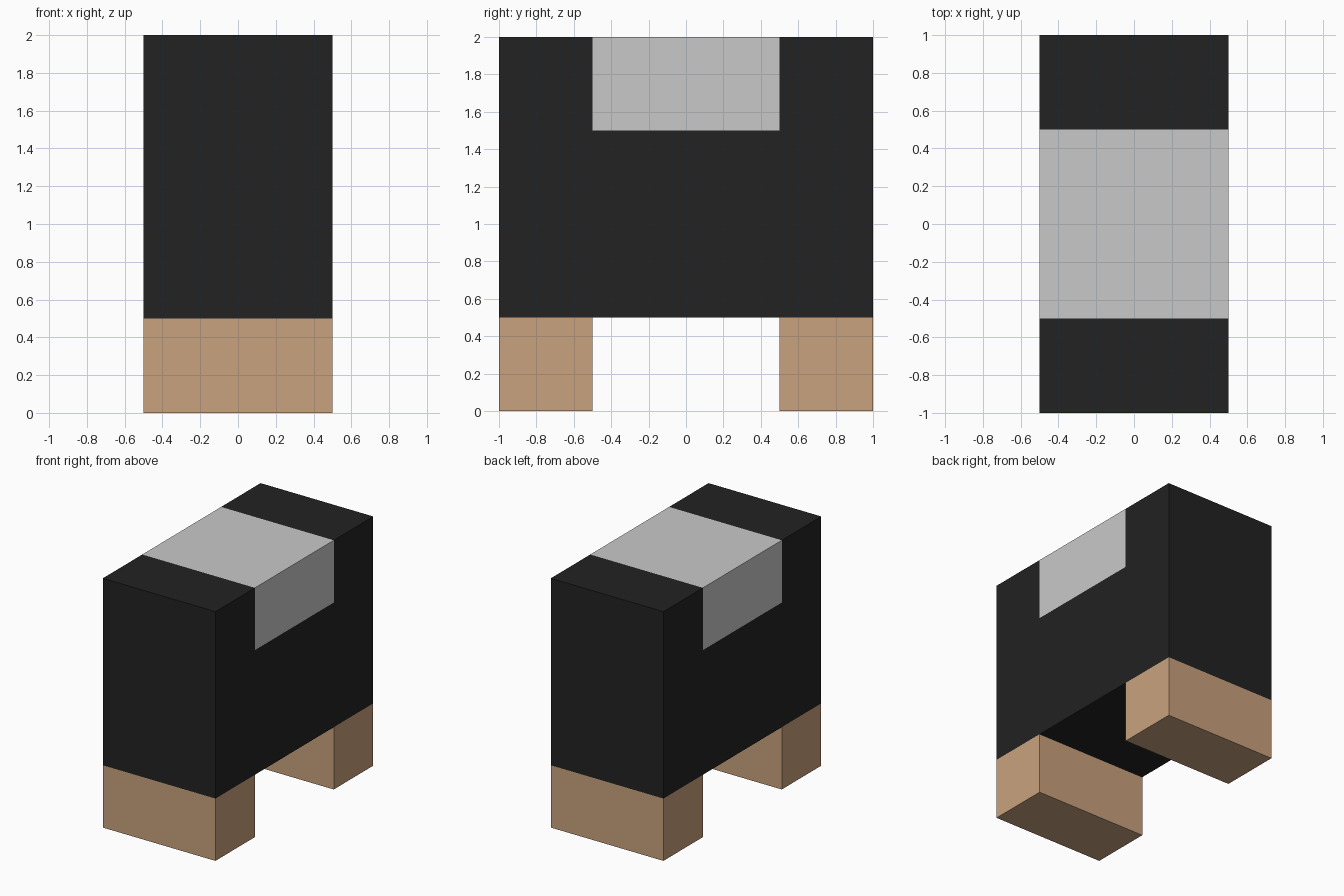
import bpy
import bmesh

if "Cube" in bpy.data.objects:
    bpy.data.objects.remove(bpy.data.objects["Cube"])


def material(name, rgb):
    m = bpy.data.materials.new(name)
    m.diffuse_color = (*rgb, 1.0)
    m.use_nodes = True
    m.node_tree.nodes["Principled BSDF"].inputs["Base Color"].default_value = m.diffuse_color
    return m


BLACK = material("black", (0.016, 0.016, 0.016))
GREY = material("light grey", (0.584, 0.584, 0.584))
TAN = material("tan", (0.584, 0.361, 0.205))


def extrude_profile(name, points, mat, half_width=0.5):
    """Extrude a closed (y, z) outline across x."""
    bm = bmesh.new()
    face = bm.faces.new([bm.verts.new((-half_width, y, z)) for y, z in points])
    ext = bmesh.ops.extrude_face_region(bm, geom=[face])
    verts = [g for g in ext["geom"] if isinstance(g, bmesh.types.BMVert)]
    bmesh.ops.translate(bm, verts=verts, vec=(2 * half_width, 0, 0))
    bmesh.ops.recalc_face_normals(bm, faces=bm.faces)
    mesh = bpy.data.meshes.new(name)
    bm.to_mesh(mesh)
    bm.free()
    mesh.materials.append(mat)
    obj = bpy.data.objects.new(name, mesh)
    bpy.context.collection.objects.link(obj)


def block(name, y0, y1, z0, z1, mat):
    extrude_profile(name, [(y0, z0), (y1, z0), (y1, z1), (y0, z1)], mat)


# Dark body with a notch across the top
extrude_profile("body", [(-1, 0.5), (1, 0.5), (1, 2), (0.5, 2),
                         (0.5, 1.5), (-0.5, 1.5), (-0.5, 2), (-1, 2)], BLACK)

# Grey block filling the notch
block("saddle_block", -0.5, 0.5, 1.5, 2, GREY)

# Front and back feet
block("front_foot", -1, -0.5, 0, 0.5, TAN)
block("back_foot", 0.5, 1, 0, 0.5, TAN)
